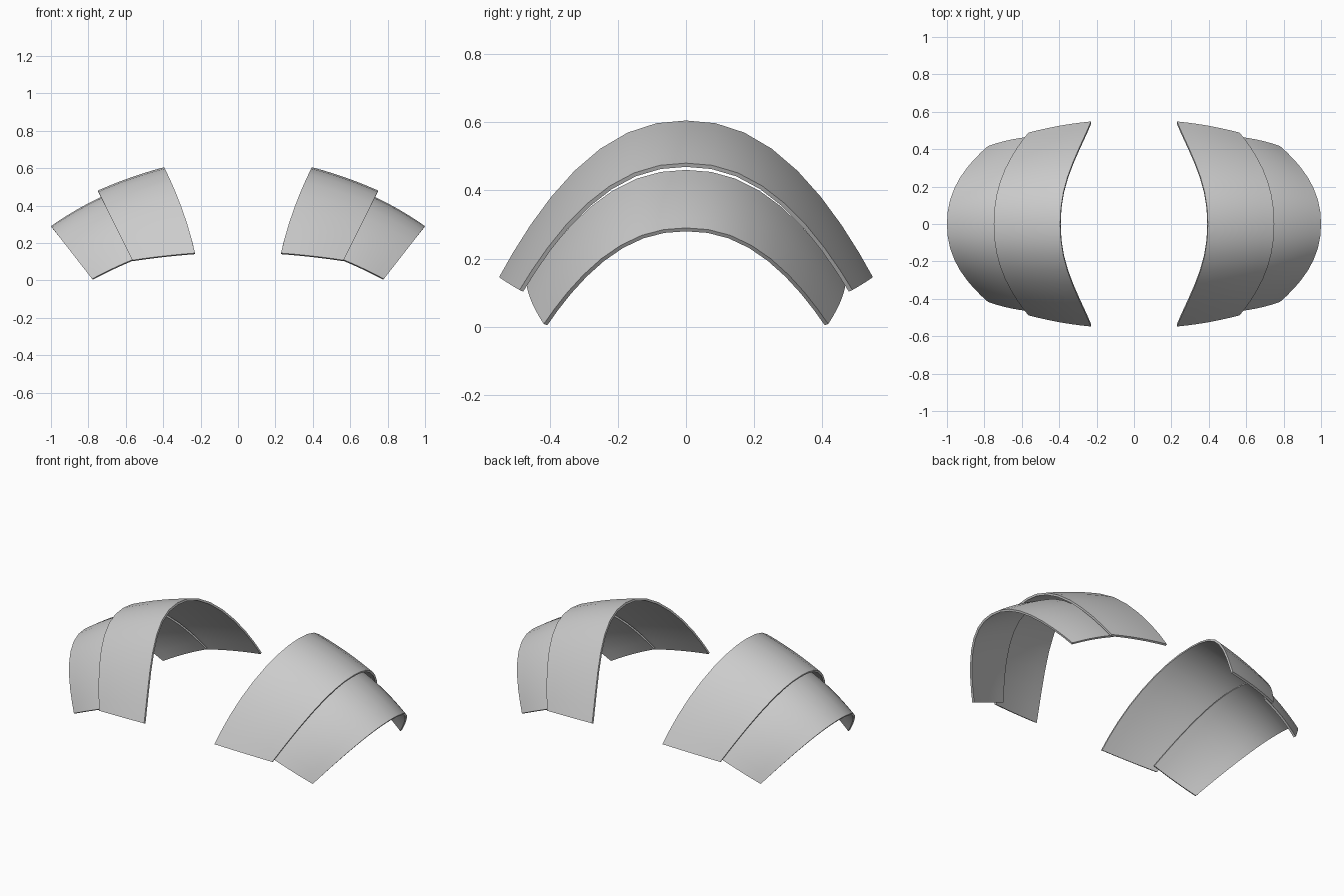
import bpy
import math
from mathutils import Vector

cube = bpy.data.objects.get("Cube")
if cube:
    bpy.data.objects.remove(cube, do_unlink=True)

metal = bpy.data.materials.new("plain_grey")
metal.use_nodes = True
grey = (0.6, 0.6, 0.6, 1)
metal.diffuse_color = grey
metal.node_tree.nodes["Principled BSDF"].inputs["Base Color"].default_value = grey

HALF = 8      # segments from crown to tip
ACROSS = 6    # segments from inner to outer rim
SPREAD = math.radians(66)


def rim_point(crown, tip, bow, s):
    """Point on an arched rim; s runs from -1 (front tip) to 1 (back tip)."""
    t = math.sin(SPREAD * s) / math.sin(SPREAD)
    drop = abs(t) ** 2.2
    x = crown[0] + (tip[0] - crown[0]) * drop - bow * 4 * drop * (1 - drop)
    z = crown[1] + (tip[2] - crown[1]) * drop
    return Vector((x, tip[1] * t, z))


def plate(name, side, inner, outer, bulge):
    """Curved shell stretched between two arched rims."""
    verts, faces = [], []
    rows = 2 * HALF + 1
    for i in range(ACROSS + 1):
        u = i / ACROSS
        for j in range(rows):
            s = j / HALF - 1
            p = rim_point(*inner, s).lerp(rim_point(*outer, s), u)
            out = Vector((0, math.sin(SPREAD * s), math.cos(SPREAD * s)))
            p += out * bulge * 4 * u * (1 - u)
            verts.append((p.x * side, p.y, p.z))
    for i in range(ACROSS):
        for j in range(rows - 1):
            a, b = i * rows + j, (i + 1) * rows + j
            quad = (a, b, b + 1, a + 1)
            faces.append(quad if side > 0 else quad[::-1])
    mesh = bpy.data.meshes.new(name)
    mesh.from_pydata(verts, [], faces)
    mesh.materials.append(metal)
    obj = bpy.data.objects.new(name, mesh)
    bpy.context.collection.objects.link(obj)
    shell = obj.modifiers.new("thickness", "SOLIDIFY")
    shell.thickness = 0.012
    shell.offset = -1
    bpy.ops.object.select_all(action="DESELECT")
    obj.select_set(True)
    bpy.context.view_layer.objects.active = obj
    bpy.ops.object.modifier_apply(modifier=shell.name)
    bpy.ops.object.shade_smooth_by_angle(angle=math.radians(35))


# Each rim: crown (x, z), tip (x, y, z), inward bow
for label, side in (("left", 1), ("right", -1)):
    plate(label + "_upper_shoulder_plate", side,
          ((0.395, 0.605), (0.23, 0.548, 0.146), 0.016),
          ((0.75, 0.48), (0.565, 0.488, 0.108), 0.0), 0.008)
    plate(label + "_lower_shoulder_plate", side,
          ((0.70, 0.46), (0.53, 0.468, 0.125), 0.0),
          ((1.0, 0.29), (0.78, 0.417, 0.008), 0.0), 0.01)
